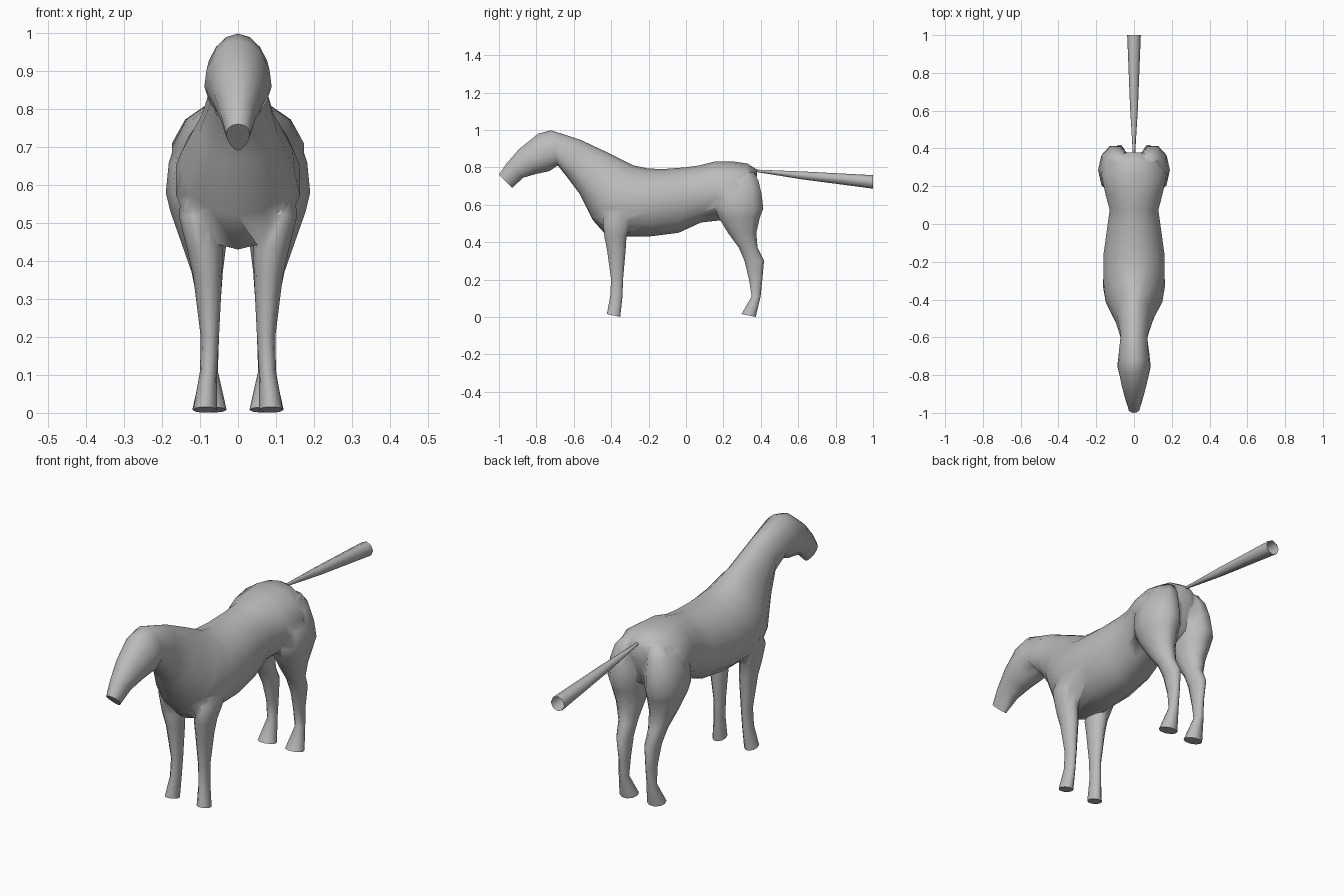
import bpy, bmesh, math


def loft(name, rings, caps=True):
    """Skin a list of equal-sized vertex rings into one object."""
    bm = bmesh.new()
    loops = [[bm.verts.new(p) for p in ring] for ring in rings]
    n = len(loops[0])
    for a, b in zip(loops, loops[1:]):
        for i in range(n):
            j = (i + 1) % n
            bm.faces.new((a[i], a[j], b[j], b[i]))
    if caps:
        bm.faces.new(loops[0])
        bm.faces.new(loops[-1])
    bmesh.ops.recalc_face_normals(bm, faces=bm.faces)
    me = bpy.data.meshes.new(name)
    bm.to_mesh(me)
    bm.free()
    me.materials.append(coat)
    ob = bpy.data.objects.new(name, me)
    bpy.context.collection.objects.link(ob)
    return ob


def angles(n):
    return [2 * math.pi * i / n for i in range(n)]


def body_ring(ty, tz, by, bz, w, k, n=14):
    """Slanted oval from a top point to a bottom point; k widens the base."""
    return [(w * math.sin(a) * (1 - k * math.cos(a)),
             (ty + by) / 2 + (ty - by) / 2 * math.cos(a),
             (tz + bz) / 2 + (tz - bz) / 2 * math.cos(a)) for a in angles(n)]


def leg_ring(z, y0, y1, x0, x1, side, n=10):
    """Horizontal oval fitted to front/back and inner/outer limits."""
    return [(side * ((x0 + x1) / 2 + (x1 - x0) / 2 * math.cos(a)),
             (y0 + y1) / 2 + (y1 - y0) / 2 * math.sin(a),
             z - (0.008 * math.sin(a) if z < 0.05 else 0)) for a in angles(n)]


def smooth(ob, deg):
    bpy.ops.object.select_all(action='DESELECT')
    ob.select_set(True)
    bpy.context.view_layer.objects.active = ob
    bpy.ops.object.shade_smooth_by_angle(angle=math.radians(deg))


# Mid-grey coat
coat = bpy.data.materials.new("grey_coat")
coat.diffuse_color = (0.5, 0.5, 0.5, 1)

# Head, neck and trunk: top y, z, bottom y, z, half width, base bias
trunk = [
    (-1.00, 0.76, -0.93, 0.69, 0.030, -0.3),
    (-0.96, 0.82, -0.87, 0.745, 0.048, 0.0),
    (-0.89, 0.90, -0.80, 0.765, 0.068, 0.05),
    (-0.79, 0.98, -0.73, 0.78, 0.088, 0.15),
    (-0.72, 0.998, -0.685, 0.81, 0.082, 0.15),
    (-0.56, 0.945, -0.63, 0.74, 0.072, 0.0),
    (-0.40, 0.87, -0.57, 0.66, 0.100, 0.2),
    (-0.28, 0.81, -0.50, 0.52, 0.150, 0.1),
    (-0.21, 0.795, -0.42, 0.43, 0.167, 0.0),
    (-0.13, 0.79, -0.20, 0.43, 0.165, 0.0),
    (0.00, 0.80, -0.04, 0.45, 0.145, 0.0),
    (0.07, 0.81, 0.08, 0.505, 0.132, 0.0),
    (0.15, 0.83, 0.17, 0.515, 0.155, 0.0),
    (0.26, 0.83, 0.27, 0.52, 0.178, 0.0),
    (0.33, 0.82, 0.345, 0.57, 0.140, 0.0),
    (0.38, 0.787, 0.375, 0.68, 0.045, 0.0),
]
body = loft("horse_body", [body_ring(*r) for r in trunk])

# Legs: z, front y, back y, inner x, outer x
hind = [
    (0.775, 0.22, 0.365, 0.03, 0.115), (0.73, 0.18, 0.392, 0.012, 0.158),
    (0.66, 0.15, 0.41, 0.005, 0.182),
    (0.58, 0.15, 0.42, 0.008, 0.19), (0.53, 0.17, 0.40, 0.015, 0.178),
    (0.45, 0.22, 0.38, 0.03, 0.150), (0.37, 0.28, 0.385, 0.04, 0.122),
    (0.30, 0.31, 0.42, 0.045, 0.108), (0.20, 0.335, 0.41, 0.05, 0.096),
    (0.11, 0.35, 0.40, 0.053, 0.098), (0.008, 0.295, 0.375, 0.03, 0.12),
]
front = [
    (0.63, -0.39, -0.28, 0.07, 0.140), (0.52, -0.448, -0.28, 0.045, 0.156),
    (0.43, -0.44, -0.315, 0.04, 0.134), (0.36, -0.425, -0.32, 0.042, 0.118),
    (0.20, -0.402, -0.335, 0.05, 0.098), (0.11, -0.407, -0.338, 0.055, 0.1),
    (0.008, -0.425, -0.35, 0.055, 0.118),
]
# Fuse the four legs into the body
for name, table in (("hind_leg", hind), ("front_leg", front)):
    for side in (-1, 1):
        leg = loft(name, [leg_ring(*r, side) for r in table])
        bpy.context.view_layer.objects.active = body
        mod = body.modifiers.new(name, 'BOOLEAN')
        mod.operation = 'UNION'
        mod.solver = 'EXACT'
        mod.object = leg
        bpy.ops.object.modifier_apply(modifier=mod.name)
        bpy.data.objects.remove(leg)
smooth(body, 75)

# Tail: flared tube, open at the far end
tail = loft("tail", [[(r * math.cos(a), y, z + r * math.sin(a)) for a in angles(8)]
                     for y, z, r in ((0.37, 0.782, 0.006), (0.62, 0.757, 0.021),
                                     (1.0, 0.722, 0.036))], caps=False)
smooth(tail, 50)
